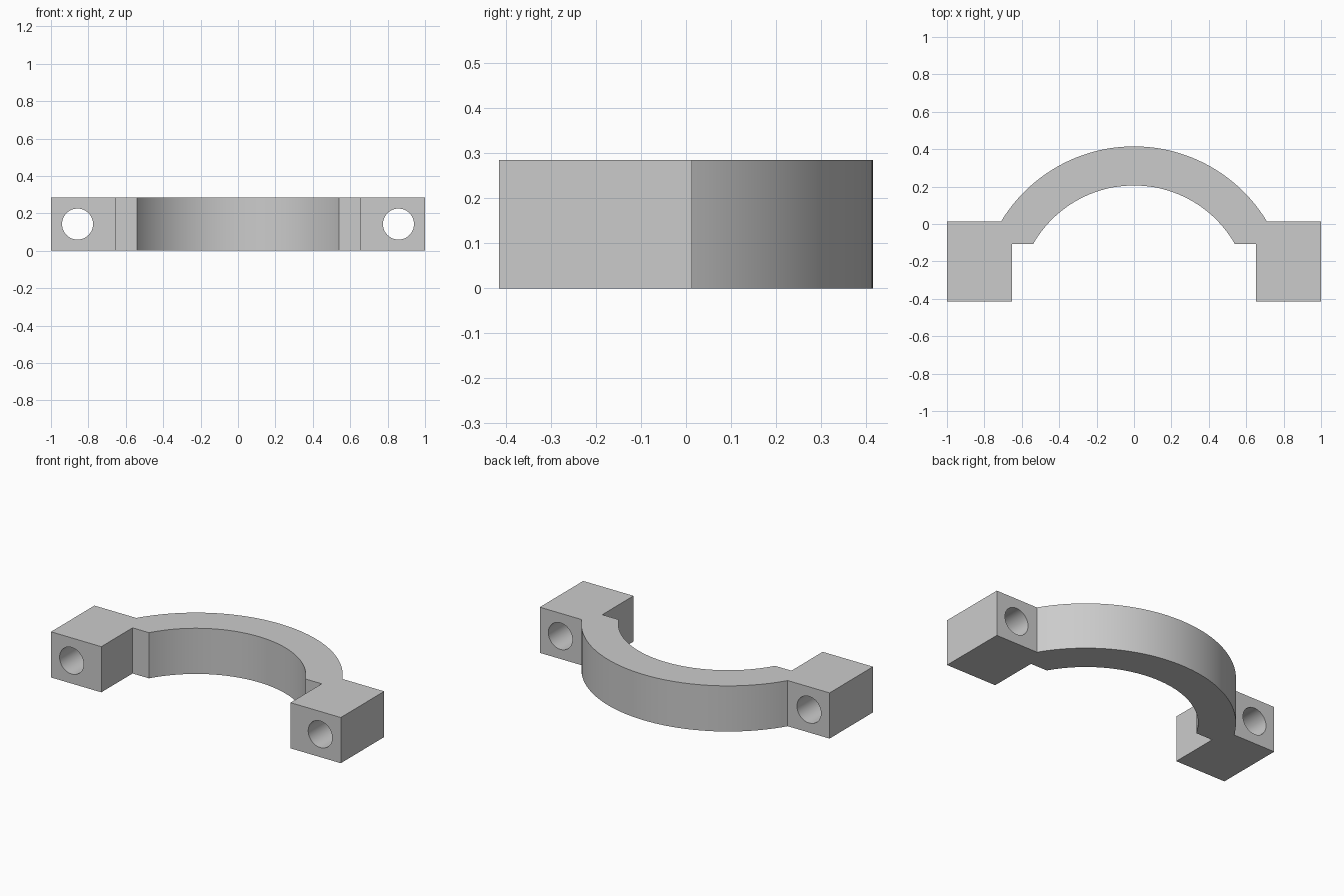
import bpy, bmesh, math

if "Cube" in bpy.data.objects:
    bpy.data.objects.remove(bpy.data.objects["Cube"], do_unlink=True)

HEIGHT = 0.285
FRONT, BACK, STEP = -0.415, 0.013, -0.107
OUTER, INNER = 0.83, 0.621
LUG_INNER = 0.653

grey = bpy.data.materials.new("plain grey")
grey.use_nodes = True
colour = (0.6, 0.6, 0.6, 1)
grey.diffuse_color = colour
grey.node_tree.nodes["Principled BSDF"].inputs["Base Color"].default_value = colour


def arc(radius, y_end, steps=48):
    """Arc over the middle, running from +x to -x and ending at height y_end."""
    start = math.asin((y_end - FRONT) / radius)
    angles = [start + (math.pi - 2 * start) * i / steps for i in range(steps + 1)]
    return [(radius * math.cos(a), FRONT + radius * math.sin(a)) for a in angles]


# Clamp outline: outer arc, left lug, inner arc, right lug
outline = arc(OUTER, BACK)
outline += [(-1, BACK), (-1, FRONT), (-LUG_INNER, FRONT), (-LUG_INNER, STEP)]
outline += reversed(arc(INNER, STEP))
outline += [(LUG_INNER, STEP), (LUG_INNER, FRONT), (1, FRONT), (1, BACK)]

bm = bmesh.new()
face = bm.faces.new([bm.verts.new((x, y, 0)) for x, y in outline])
top = bmesh.ops.extrude_face_region(bm, geom=[face])["geom"]
bmesh.ops.translate(bm, vec=(0, 0, HEIGHT),
                    verts=[v for v in top if isinstance(v, bmesh.types.BMVert)])
bmesh.ops.recalc_face_normals(bm, faces=bm.faces)
mesh = bpy.data.meshes.new("clamp_half")
bm.to_mesh(mesh)
bm.free()
clamp = bpy.data.objects.new("clamp_half", mesh)
bpy.context.collection.objects.link(clamp)
mesh.materials.append(grey)

# Bolt holes through both lugs
for side, name in ((1, "left"), (-1, "right")):
    bpy.ops.mesh.primitive_cylinder_add(
        vertices=48, radius=0.083, depth=1,
        location=(side * 0.858, -0.2, HEIGHT / 2), rotation=(math.pi / 2, 0, 0))
    cutter = bpy.context.object
    cutter.name = name + "_bolt_hole_cutter"
    cutter.data.materials.append(grey)
    cut = clamp.modifiers.new(name + "_bolt_hole", "BOOLEAN")
    cut.operation, cut.solver, cut.object = "DIFFERENCE", "EXACT", cutter
    bpy.ops.object.select_all(action="DESELECT")
    clamp.select_set(True)
    bpy.context.view_layer.objects.active = clamp
    bpy.ops.object.modifier_apply(modifier=cut.name)
    bpy.data.objects.remove(cutter, do_unlink=True)

bpy.ops.object.shade_smooth_by_angle(angle=math.radians(30))
